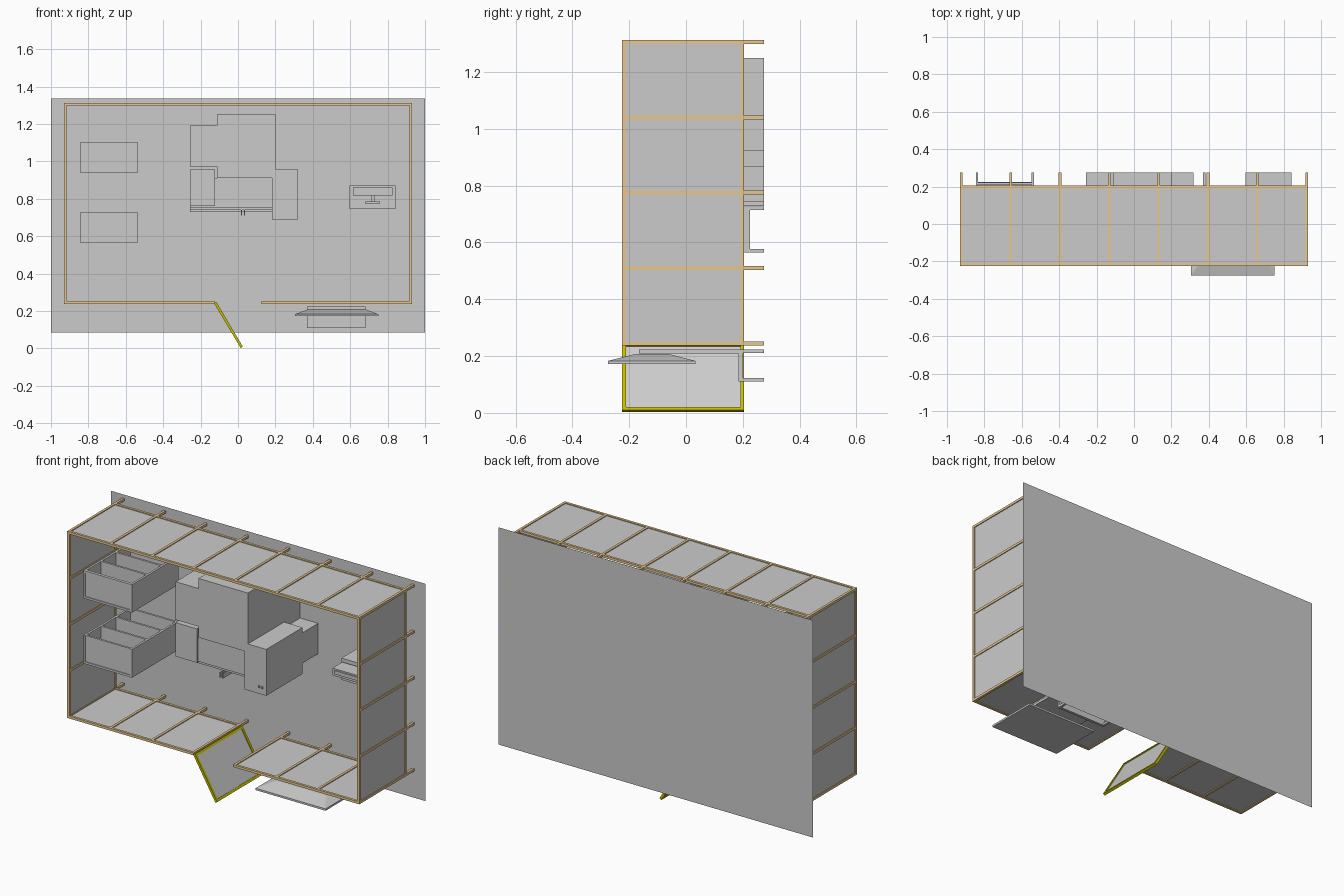
import bpy, bmesh, math
from mathutils import Matrix, Vector

if "Cube" in bpy.data.objects:
    bpy.data.objects.remove(bpy.data.objects["Cube"])


def material(name, col):
    m = bpy.data.materials.new(name)
    m.diffuse_color = (*col, 1)
    m.use_nodes = True
    m.node_tree.nodes["Principled BSDF"].inputs["Base Color"].default_value = m.diffuse_color
    return m


WOOD = material("wood", (0.80, 0.58, 0.28))
YELLOW = material("door_yellow", (0.55, 0.50, 0.0))


def add_box(bm, x, y, z):
    """Add a box given its (min, max) along each axis."""
    c = [(a + b) / 2 for a, b in (x, y, z)]
    s = [b - a for a, b in (x, y, z)]
    mat = Matrix.Translation(c) @ Matrix.Diagonal((*s, 1))
    bmesh.ops.create_cube(bm, size=1, matrix=mat)


def make(name, boxes, mat=None):
    bm = bmesh.new()
    for b in boxes:
        add_box(bm, *b)
    me = bpy.data.meshes.new(name)
    bm.to_mesh(me)
    bm.free()
    ob = bpy.data.objects.new(name, me)
    bpy.context.collection.objects.link(ob)
    if mat:
        me.materials.append(mat)
    return ob


# The room lies on its back: floor at y = FLOOR, room height towards -y
FLOOR, LOW, HIGH = 0.275, 0.205, -0.225
T = 0.014
h = T / 2
X = 0.923
Z0, Z1 = 0.245, 1.306

# Floor sheet
bpy.ops.mesh.primitive_plane_add(size=1, location=(0, FLOOR, 0.71), rotation=(math.pi / 2, 0, 0))
floor = bpy.context.object
floor.name = "floor_sheet"
floor.scale = (2, 1.25, 1)


# Wall runs: posts down to the floor, top and bottom rails, thin panel
def wall(name, start, end, bays):
    (xa, za), (xb, zb) = start, end
    posts = []
    for i in range(bays + 1):
        x, z = xa + (xb - xa) * i / bays, za + (zb - za) * i / bays
        posts.append(((x - h, x + h), (HIGH, FLOOR), (z - h, z + h)))
    xs, zs = (xa - h, xb + h), (za - h, zb + h)
    rails = [(xs, (y, y + T), zs) for y in (HIGH, LOW - T)]
    make(name + "_frame", posts + rails, WOOD)
    p = 0.002
    if xa == xb:
        pan = ((xa - p, xa + p), (HIGH + h, LOW - h), (za, zb))
    else:
        pan = ((xa, xb), (HIGH + h, LOW - h), (za - p, za + p))
    make(name + "_panel", [pan])


wall("left_wall", (-X, Z0), (-X, Z1), 4)
wall("right_wall", (X, Z0), (X, Z1), 4)
wall("upper_wall", (-X, Z1), (X, Z1), 7)
wall("entry_wall_left", (-X, Z0), (-0.132, Z0), 3)
wall("entry_wall_right", (0.132, Z0), (X, Z0), 3)

# Door, swung open about its hinge
L = 0.278
door_frame = make("door_frame", [
    ((0, T), (HIGH, LOW), (-h, h)), ((L - T, L), (HIGH, LOW), (-h, h)),
    ((0, L), (HIGH, HIGH + T), (-h, h)), ((0, L), (LOW - T, LOW), (-h, h))], YELLOW)
door_panel = make("door_panel", [((h, L - h), (HIGH + h, LOW - h), (-0.002, 0.002))])
for ob in (door_frame, door_panel):
    ob.location = (-0.122, 0, 0.245)
    ob.rotation_euler = (0, math.atan2(0.236, 0.14), 0)


# Shelf units: legs, side panels, rear panel and cross shelves
def shelf_unit(name, z0, z1, lip):
    xa, xb, t = -0.845, -0.535, 0.012
    boxes = [((x, x + t), (-0.2, 0.225), (z0, z1)) for x in (xa, xb - t)]
    boxes += [((xa, xb), (y, y + t), (z0, z1)) for y in (-0.195, -0.055, 0.08, 0.211)]
    boxes.append(((xa, xb), (-0.2, 0.225), (z0, z0 + t)))
    boxes += [((x, x + t), (0.2, FLOOR), (z, z + t))
              for x in (xa, xb - t) for z in (z0, z1 - t)]
    boxes.append(((xa, xb), (-0.2, -0.188), (lip, lip + t)))
    make(name, boxes)


shelf_unit("upper_shelf_unit", 0.94, 1.10, 1.088)
shelf_unit("lower_shelf_unit", 0.565, 0.727, 0.565)

# Central machine: stepped blocks
F = -0.2
make("machine_main_block", [((-0.112, 0.203), (F, FLOOR), (0.91, 1.25))])
make("machine_left_upper", [((-0.257, -0.112), (F, FLOOR), (0.973, 1.192))])
make("machine_left_lower", [((-0.257, -0.122), (F, FLOOR), (0.762, 0.957))])
make("machine_tray", [((-0.122, 0.182), (F + 0.012, FLOOR), (0.765, 0.91))])
make("machine_right_tower", [((0.182, 0.32), (F, 0.13), (0.69, 0.957))])
make("machine_right_base", [((0.182, 0.318), (0.13, FLOOR), (0.75, 0.925))])
make("machine_lower_steps", [
    ((-0.257, 0.182), (F + 0.02 + 0.05 * i, FLOOR), (0.762 - 0.011 * (i + 1), 0.766 - 0.011 * i))
    for i in range(3)])
make("machine_handles", [((x, x + 0.006), (-0.19, -0.1), (0.71, 0.74)) for x in (0.015, 0.032)])
make("machine_knobs", [((x, x + 0.01), (F - 0.006, F), (0.725, 0.737)) for x in (0.27, 0.29)])

# Desk with a screen on a small stand
make("desk", [((0.595, 0.842), (0.09, FLOOR), (0.745, 0.87))])
make("desk_screen", [((0.615, 0.825), (-0.02, 0.07), (0.818, 0.86)),
                     ((0.63, 0.81), (-0.026, -0.02), (0.832, 0.852))])
make("screen_stand", [((0.71, 0.73), (0.05, 0.09), (0.782, 0.82)),
                      ((0.68, 0.76), (0.078, 0.09), (0.774, 0.786))])

# Display panel outside the entry wall, with a bevelled rear
make("display_face", [((0.305, 0.75), (-0.275, 0.033), (0.172, 0.183))])
bm = bmesh.new()
rings = []
for xa, xb, ya, yb, z in ((0.305, 0.75, -0.275, 0.033, 0.183), (0.37, 0.685, -0.18, -0.06, 0.207)):
    rings.append([bm.verts.new(Vector(p)) for p in
                  ((xa, ya, z), (xb, ya, z), (xb, yb, z), (xa, yb, z))])
for r in rings:
    bm.faces.new(r)
for i in range(4):
    j = (i + 1) % 4
    bm.faces.new((rings[0][i], rings[0][j], rings[1][j], rings[1][i]))
bmesh.ops.recalc_face_normals(bm, faces=bm.faces)
me = bpy.data.meshes.new("display_rear")
bm.to_mesh(me)
bm.free()
bpy.context.collection.objects.link(bpy.data.objects.new("display_rear", me))

# Display stand: back panel, shelf and four legs
t = 0.013
make("display_stand", [
    ((0.368, 0.683), (-0.165, 0.2), (0.209, 0.223)),
    ((0.368, 0.683), (0.185, 0.2), (0.11, 0.223))] + [
    ((x, x + t), (0.2, FLOOR), (z, z + t)) for x in (0.368, 0.67) for z in (0.11, 0.21)])
